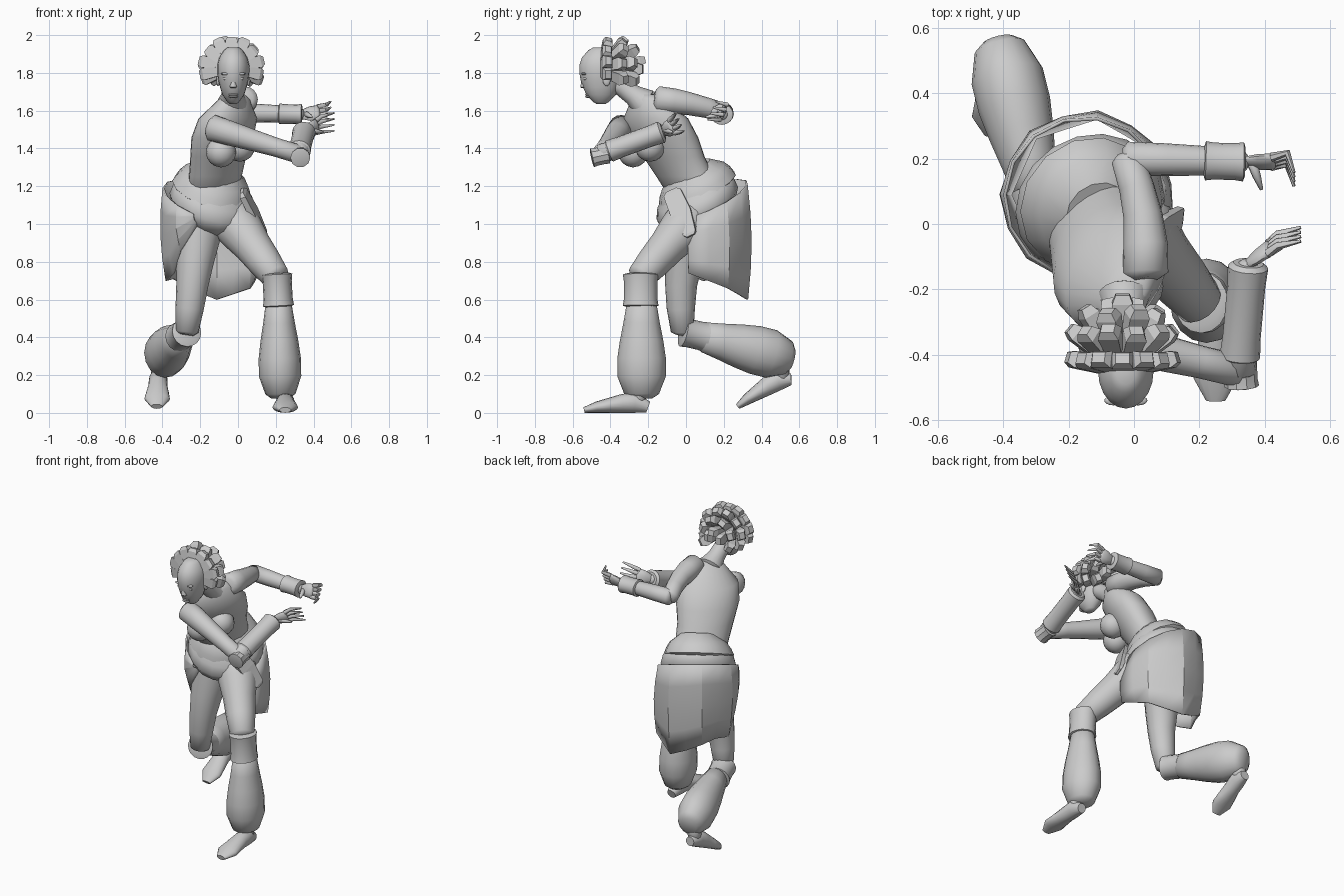
import bpy
import math
from mathutils import Vector

cube = bpy.data.objects.get("Cube")
if cube:
    bpy.data.objects.remove(cube, do_unlink=True)

clay = bpy.data.materials.new("plain_grey")
clay.use_nodes = True
GREY = (.6, .6, .6, 1)
clay.diffuse_color = GREY
for node in clay.node_tree.nodes:
    if node.type == 'BSDF_PRINCIPLED':
        node.inputs["Base Color"].default_value = GREY

ACROSS = Vector((1, 0, 0))
DEPTH = Vector((0, 1, 0))
UP = Vector((0, 0, 1))
NOWHERE = Vector((0, 0, 0))


def make(name, verts, faces, angle):
    mesh = bpy.data.meshes.new(name)
    mesh.from_pydata([tuple(v) for v in verts], [], faces)
    mesh.materials.append(clay)
    mesh.update()
    obj = bpy.data.objects.new(name, mesh)
    bpy.context.scene.collection.objects.link(obj)
    if angle:
        bpy.ops.object.select_all(action='DESELECT')
        obj.select_set(True)
        bpy.context.view_layer.objects.active = obj
        bpy.ops.object.shade_smooth_by_angle(angle=math.radians(angle))
    return obj


def loft(name, rings, side=ACROSS, up=None, sides=16, angle=60, turn=0):
    """Skin elliptical rings, each (centre, radius along side, other radius)."""
    last = len(rings) - 1
    verts, faces = [], []
    for i, (centre, wide, deep) in enumerate(rings):
        along = up or rings[min(i + 1, last)][0] - rings[max(i - 1, 0)][0]
        along = along.normalized()
        first = (side - along * side.dot(along)).normalized()
        second = along.cross(first)
        for k in range(sides):
            a = math.tau * (k + turn) / sides
            verts.append(centre + first * math.cos(a) * wide + second * math.sin(a) * deep)
    for i in range(last):
        for k in range(sides):
            p, q = i * sides + k, i * sides + (k + 1) % sides
            faces.append((p, q, q + sides, p + sides))
    faces.append(tuple(reversed(range(sides))))
    faces.append(tuple(last * sides + k for k in range(sides)))
    return make(name, verts, faces, angle)


def limb(name, start, end, radii, flat=1, bow=NOWHERE, **look):
    """Evenly spaced radii from start to end, bowed, with rounded ends."""
    start, end, bow = Vector(start), Vector(end), Vector(bow)
    way = (end - start).normalized()
    rings = []
    for i, r in enumerate(radii):
        t = i / (len(radii) - 1)
        rings.append((start.lerp(end, t) + bow * math.sin(math.pi * t), r, r * flat))
    for place, end_ring, sign in ((0, rings[0], -1), (len(rings) + 1, rings[-1], 1)):
        centre, wide, deep = end_ring
        rings.insert(place, (centre + way * sign * wide * .3, wide * .6, deep * .6))
    return loft(name, rings, **look)


def band(name, start, end, radius, flat=1, **look):
    """A rolled cuff, pinched in the middle with turned-in rims."""
    start, end = Vector(start), Vector(end)
    shape = ((0, .75), (.04, 1), (.25, .94), (.75, .94), (.96, 1), (1, .75))
    loft(name, [(start.lerp(end, t), radius * s, radius * s * flat) for t, s in shape],
         angle=35, **look)


def ball(name, centre, size, steps=8):
    rings = []
    for i in range(steps + 1):
        a = math.pi * (i + .1) / (steps + .2)
        rings.append((Vector(centre) - UP * size[2] * math.cos(a),
                      size[0] * math.sin(a), size[1] * math.sin(a)))
    loft(name, rings, up=UP, angle=80)


# Torso, turned so the left shoulder is swung back
limb("torso", (-.13, .06, 1.15), (-.02, -.2, 1.66), (.17, .17, .18, .2, .19, .1),
     flat=.7, bow=(-.02, -.02, 0), side=Vector((.6, .8, 0)), up=UP, sides=24, angle=70)
ball("left_bust", (.01, -.19, 1.41), (.08, .08, .08))
ball("right_bust", (-.09, -.28, 1.38), (.08, .08, .08))
limb("neck", (-.03, -.22, 1.64), (-.03, -.4, 1.77), (.08, .055, .05, .05))

# Hips, belt and hip flap
LEAN = Vector((.25, -.4, .9))
limb("hips", (-.12, .04, 1.22), (-.15, .08, 1), (.17, .22, .235, .21, .14),
     up=-LEAN, sides=18)
limb("belt", (-.12, .04, 1.25), (-.14, .06, 1.18), (.175, .2, .215),
     flat=1.04, up=-LEAN, sides=14, angle=30)
limb("hip_flap", (.03, -.07, 1.16), (.14, .02, .95), (.07, .08, .05),
     flat=.3, side=Vector((.3, 1, 0)), sides=4, angle=0, turn=.5)

# Draped skirt, open at the front with an uneven hem
hem = [1, .86, .74, .7, .71, .69, .64, .6, .63, .66, .7, .74]
verts, faces = [], []
ROWS = 4
for i, low in enumerate(hem):
    share = i / (len(hem) - 1)
    a = math.radians(20 + 265 * share)
    pleat = .01 if i % 2 else -.01
    for j in range(ROWS + 1):
        t = j / ROWS
        r = .24 + .02 * math.sin(math.pi * t) + t * (pleat - .04 + .05 * share)
        x, y = -r * math.sin(a), -r * math.cos(a)
        top = 1.12 - .28 * x + .4 * y
        verts.append((x - .15, y + .08, top + (low - top) * t))
for i in range(len(hem) - 1):
    for j in range(ROWS):
        p = i * (ROWS + 1) + j
        q = p + ROWS + 1
        faces.append((p, p + 1, q + 1, q))
skirt = make("skirt", verts, faces, 20)
skirt.modifiers.new("cloth_thickness", 'SOLIDIFY').thickness = .01

# Legs: left planted in front, right bent and trailing
FLARE = (.07, .084, .1, .112, .112, .08)
limb("left_thigh", (-.04, .04, 1.04), (.2, -.24, .72), (.13, .12, .1, .09, .075))
band("left_knee_band", (.205, -.24, .74), (.215, -.24, .56), .082, flat=1.15)
limb("left_flare", (.215, -.235, .57), (.225, -.235, .1), FLARE, flat=1.15)
limb("right_thigh", (-.2, .06, 1.05), (-.27, -.02, .43), (.15, .12, .1, .085, .075, .06),
     bow=(0, -.04, 0))
band("right_knee_band", (-.27, -.02, .43), (-.31, .11, .4), .08)
limb("right_flare", (-.3, .1, .4), (-.41, .54, .29), FLARE, flat=1.15)


def foot(name, ankle, heel, toe):
    ankle, heel, toe = Vector(ankle), Vector(heel), Vector(toe)
    lift = ACROSS.cross(heel - toe).normalized()
    lift *= math.copysign(1, lift.z)
    shape = ((.03, .03), (.05, .055), (.05, .05), (.06, .04), (.068, .03), (.03, .015))
    rings = []
    for i, (wide, tall) in enumerate(shape):
        t = i / (len(shape) - 1)
        rings.append((heel.lerp(toe, t) + lift * tall, wide, tall))
    loft(name + "_foot", rings)
    limb(name + "_ankle", ankle, heel.lerp(toe, .15) + lift * .05, (.05, .045, .04))


foot("left", (.24, -.26, .15), (.25, -.2, 0), (.25, -.54, 0))
foot("right", (-.41, .5, .27), (-.42, .57, .15), (-.43, .28, .02))

# Arms with forearm bands
LEFT_ELBOW, LEFT_WRIST = Vector((-.02, .2, 1.59)), Vector((.34, .19, 1.58))
RIGHT_ELBOW, RIGHT_WRIST = Vector((.32, -.45, 1.37)), Vector((.35, -.12, 1.49))
FOREARM = (.052, .05, .045, .03)
limb("left_upper_arm", (.035, -.15, 1.66), LEFT_ELBOW, (.07, .068, .06, .054, .05),
     bow=(.02, 0, .01), angle=70)
limb("left_forearm", LEFT_ELBOW, LEFT_WRIST, FOREARM, side=DEPTH)
band("left_band", LEFT_ELBOW.lerp(LEFT_WRIST, .65), LEFT_WRIST, .06, flat=.92, side=DEPTH)
limb("right_upper_arm", (-.14, -.34, 1.51), RIGHT_ELBOW, (.07, .064, .056, .05, .05),
     side=DEPTH, angle=70)
band("right_elbow_pad", (.33, -.5, 1.35), (.325, -.41, 1.37), .053, sides=10)
limb("right_forearm", RIGHT_ELBOW, RIGHT_WRIST, FOREARM)
band("right_band", RIGHT_ELBOW.lerp(RIGHT_WRIST, .1), RIGHT_WRIST, .062, flat=.95)


# Hands with curled fingers
def hand(name, wrist, forward, spread, curl):
    forward, spread, curl = Vector(forward), Vector(spread), Vector(curl)
    palm = wrist + forward * .08
    limb(name + "_palm", wrist, palm, (.028, .042, .045), flat=.45, side=spread, sides=10)
    for i in range(4):
        fan = spread * (i - 1.5)
        knuckle = palm + forward * .05 - curl * .01 + fan * .03
        tip = palm + forward * .07 + curl * .06 + fan * .035
        loft(name + "_finger", [(palm + fan * .024, .014, .014), (knuckle, .012, .012),
                                (tip, .005, .005)], side=spread, sides=6)
    limb(name + "_thumb", wrist + forward * .02, wrist + forward * .05 + curl * .08 - spread * .03,
         (.017, .014, .006), side=spread, sides=6)


hand("left", LEFT_WRIST, (1, 0, .1), (0, .4, .9), (0, -.9, .1))
hand("right", RIGHT_WRIST, (.75, .55, .3), (0, -.4, .9), (.8, .1, .1))

# Head and face
FACE = -.025
limb("head", (FACE, -.45, 1.645), (FACE, -.45, 1.92),
     (.03, .058, .07, .08, .085, .085, .075, .05), flat=1.35, up=UP, sides=20, angle=70)
limb("nose", (FACE, -.54, 1.785), (FACE, -.54, 1.725), (.01, .014, .02), sides=8)
for z in (1.685, 1.674):
    ball("lip", (FACE, -.52, z), (.026, .014, .007))
for sign in (-1, 1):
    ball("eye", (FACE + sign * .036, -.53, 1.77), (.02, .015, .01))
    ball("brow", (FACE + sign * .038, -.54, 1.795), (.028, .015, .008))
    ball("ear", (FACE + sign * .08, -.42, 1.76), (.01, .02, .03))

# Hair made of blunt wedges fanned round the skull, row behind row
ROOT = Vector((-.035, -.46, 1.82))
for count, arc, out, back, length in ((9, 100, 1, .3, .175), (8, 110, 1, .85, .21),
                                      (6, 120, .6, 1, .23), (3, 90, .2, 1, .24)):
    for i in range(count):
        a = math.radians(arc * (2 * i / (count - 1) - 1))
        radial = ACROSS * math.sin(a) + UP * math.cos(a)
        around = ACROSS * math.cos(a) - UP * math.sin(a)
        way = (radial * out + DEPTH * back).normalized()
        reach = length * (1 if i % 2 else .95)
        loft("hair_wedge", [(ROOT + way * reach * t, w, w * .8)
                            for t, w in ((.3, .03), (.92, .046), (1.04, .03))],
             side=around, sides=4, angle=0, turn=.5)
